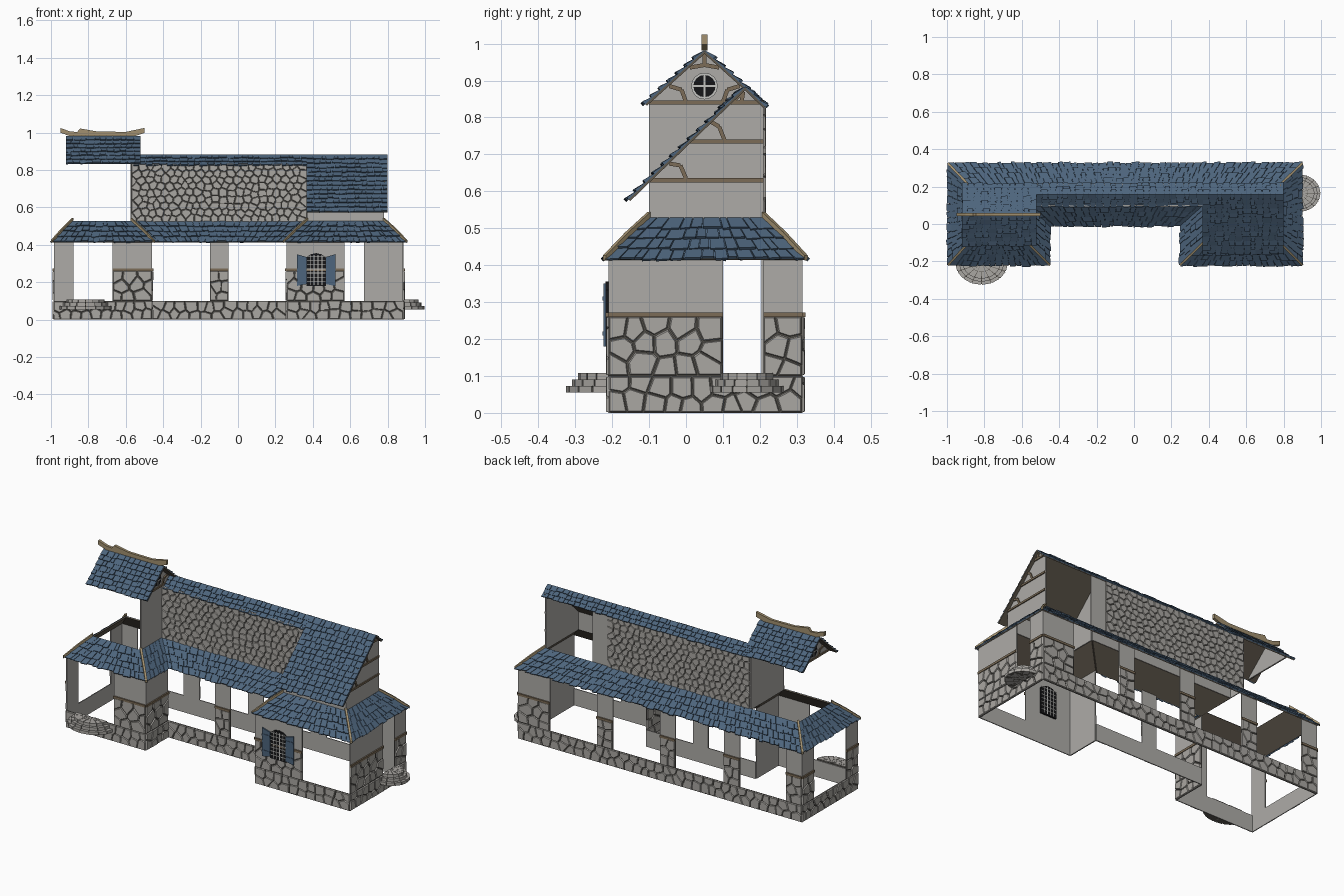
import bpy, bmesh, math, random
from mathutils import Vector as V

if "Cube" in bpy.data.objects:
    bpy.data.objects.remove(bpy.data.objects["Cube"])

random.seed(4)
Z = V((0, 0, 1))
COLOURS = {"plaster": (.42, .41, .39), "stone": (.40, .385, .36), "mortar": (.10, .093, .08),
           "roof_blue": (.075, .13, .205), "roof_underside": (.12, .10, .075), "timber": (.20, .15, .095),
           "ridge_tan": (.36, .28, .16), "glass_black": (.008, .008, .009), "frame_grey": (.55, .55, .53)}
MATS = {}
for i, (n, c) in enumerate(COLOURS.items()):
    m = bpy.data.materials.new(n)
    m.diffuse_color = (*c, 1)
    m.use_nodes = True
    m.node_tree.nodes["Principled BSDF"].inputs["Base Color"].default_value = m.diffuse_color
    MATS[n] = i


def finish(bm, name):
    bmesh.ops.recalc_face_normals(bm, faces=bm.faces)
    me = bpy.data.meshes.new(name)
    for n in COLOURS:
        me.materials.append(bpy.data.materials[n])
    bm.to_mesh(me)
    bm.free()
    bpy.context.collection.objects.link(bpy.data.objects.new(name, me))


def loft(bm, A, B, mat, near=None):
    """Solid between loops A and B; loop A's cap may have its own colour."""
    a, b = [bm.verts.new(p) for p in A], [bm.verts.new(p) for p in B]
    n = len(a)
    fs = [bm.faces.new(b), *(bm.faces.new((a[i], a[(i + 1) % n], b[(i + 1) % n], b[i])) for i in range(n))]
    for f in fs:
        f.material_index = MATS[mat]
    bm.faces.new(a[::-1]).material_index = MATS[near or mat]


def prism(bm, pts, off, mat, near=None):
    pts = [V(p) for p in pts]
    loft(bm, pts, [p + V(off) for p in pts], mat, near)


def beam(bm, p, q, w, d, N, mat="timber"):
    p, q, N = V(p), V(q), V(N)
    s = N.cross(q - p).normalized() * w / 2
    prism(bm, [p - s, q - s, q + s, p + s], N * d, mat)


def clip(poly, m, n):
    out = []
    for i, p in enumerate(poly):
        q = poly[(i + 1) % len(poly)]
        dp, dq = (p - m).dot(n), (q - m).dot(n)
        if dp <= 0:
            out.append(p)
        if dp * dq < 0:
            out.append(p.lerp(q, dp / (dp - dq)))
    return out


def rubble(bm, W, L, z0, z1, size):
    """Irregular stones: Voronoi cells of a jittered grid, each a bevelled slab."""
    nx, nz = max(1, round(L / size)), max(1, round((z1 - z0) / size / .85))
    sx, sz = L / nx, (z1 - z0) / nz
    seeds = [V(((i + .5 + (j % 2 - .5) * .4 + random.uniform(-.3, .3)) * sx,
                z0 + (j + .5 + random.uniform(-.3, .3)) * sz)) for i in range(nx) for j in range(nz)]
    for s in seeds:
        poly = [V((0, z0)), V((L, z0)), V((L, z1)), V((0, z1))]
        for t in seeds:
            if t is not s and (t - s).length < 4 * size:
                poly = clip(poly, (s + t) / 2, t - s)
        if len(poly) < 3:
            continue
        c = sum(poly, V((0, 0))) / len(poly)
        ring = lambda k, d: [W(*(c + (p - c) * k), d) for p in poly]
        loft(bm, ring(.93, 0), ring(.84, random.uniform(.004, .007)), "stone")


def wall(bm, P, Q, z0, z1, size=0):
    """Thin wall, outward to the right of P->Q; size > 0 covers it with stones."""
    P, Q = V((*P, 0)), V((*Q, 0))
    L, U = (Q - P).length, (Q - P).normalized()
    N = U.cross(Z)
    W = lambda u, z, d: P + U * u + Z * z + N * d
    prism(bm, [W(0, z0, 0), W(L, z0, 0), W(L, z1, 0), W(0, z1, 0)], N * -.005, "plaster",
          "mortar" if size else "plaster")
    if size:
        rubble(bm, W, L, z0, z1, size)


def roof(bm, a0, a1, b0, b1, rows, width=.036):
    """Roof slope from eave a0-a1 up to b0-b1, with rows of uneven shingles."""
    a0, a1, b0, b1 = map(V, (a0, a1, b0, b1))
    N = (a1 - a0).cross(b0 - a0).normalized()
    P = lambda u, v, h=0: a0.lerp(a1, u).lerp(b0.lerp(b1, u), v) + N * h
    prism(bm, [a0, a1, b1, b0], N * -.006, "roof_underside", "roof_blue")
    for r in range(rows):
        v0, v1 = r / rows, (r + 1) / rows
        n = max(2, round((P(1, v0) - P(0, v0)).length / width))
        cuts = [0] + [(i + random.uniform(-.3, .3)) / n for i in range(1, n)] + [1]
        for u0, u1 in zip(cuts, cuts[1:]):
            g, j, h = .04 * (u1 - u0), random.uniform(0, .3) / rows, random.uniform(.006, .011)
            q = [(u0 + g, v0 - j), (u1 - g, v0 - j * .7), (u1 - g, v1), (u0 + g, v1)]
            loft(bm, [P(*c) for c in q], [P(*c, k) for c, k in zip(q, (h, h, .002, .002))], "roof_blue")


# Plinth
OUT = [(-.985, -.21), (-.46, -.21), (-.46, 0), (.26, 0), (.26, -.21), (.885, -.21), (.885, .315), (-.985, .315)]
bm = bmesh.new()
for p, q in zip(OUT, OUT[1:] + OUT[:1]):
    wall(bm, p, q, 0, .1, .055)
finish(bm, "stone_plinth")

# Ground floor piers: stone below, timber rail, plaster above
PIERS = [((-.67, -.21), (-.46, -.21)), ((-.46, -.21), (-.46, 0)), ((-.15, 0), (-.05, 0)), ((.26, 0), (.26, -.21)),
         ((.26, -.21), (.57, -.21)), ((.885, -.21), (.885, .1)), ((.885, .21), (.885, .315))]
PIERS += [((x0, .315), (x1, .315)) for x0, x1 in
          ((.885, .675), (.365, .26), (-.05, -.15), (-.47, -.575), (-.88, -.985))]
PIERS += [((-.985, .315), (-.985, .205)), ((-.985, -.1), (-.985, -.21))]
bm, rails = bmesh.new(), bmesh.new()
for p, q in PIERS:
    wall(bm, p, q, .1, .262, .062)
    wall(bm, p, q, .262, .425)
    N = (V((*q, 0)) - V((*p, 0))).normalized().cross(Z)
    beam(rails, (*p, .266), (*q, .266), .013, .008, N)
finish(bm, "ground_floor_walls")
finish(rails, "timber_rails")

# Skirt roof and hip beams
EAVE = [(-.99, -.215), (-.455, -.215), (-.455, -.005), (.252, -.005), (.252, -.215), (.895, -.215), (.895, .32), (-.99, .32)]
TOP = [(-.885, -.1), (-.57, -.1), (-.57, .1), (.37, .1), (.37, -.1), (.78, -.1), (.78, .21), (-.885, .21)]
bm, hips = bmesh.new(), bmesh.new()
for i in range(8):
    k = (i + 1) % 8
    roof(bm, (*EAVE[i], .418), (*EAVE[k], .418), (*TOP[i], .527), (*TOP[k], .527), 4)
    if i not in (2, 3):
        a, b = V((*EAVE[i], .418)), V((*TOP[i], .53))
        a += (a - b) * .05
        mid = a.lerp(b, .5) + Z * .004
        beam(hips, a, mid, .012, .014, Z, "ridge_tan")
        beam(hips, mid, b, .012, .014, Z, "ridge_tan")
finish(bm, "skirt_roof")
finish(hips, "hip_beams")

# Upper floor walls
bm = bmesh.new()
wall(bm, (-.57, .1), (.37, .1), .52, .835, .043)
wall(bm, (.37, .21), (-.57, .21), .52, .835, .043)
wall(bm, (.47, .21), (.37, .21), .52, .835)
wall(bm, (.37, -.1), (.78, -.1), .52, .63)
wall(bm, (-.57, -.1), (-.57, .21), .52, .84)
prism(bm, [(.78, -.1, .52), (.78, .21, .52), (.78, .21, .83), (.78, .16, .875), (.78, -.1, .625)], (-.006, 0, 0), "plaster")
prism(bm, [(.37, -.1, .52), (.37, .1, .52), (.37, .1, .82), (.37, -.1, .625)], (.006, 0, 0), "plaster")
finish(bm, "upper_walls")

# Upper roofs
bm = bmesh.new()
roof(bm, (-.56, .098, .825), (.37, .098, .825), (-.56, .16, .882), (.37, .16, .882), 3)
roof(bm, (.365, -.155, .578), (.80, -.155, .578), (.365, .16, .882), (.80, .16, .882), 13)
roof(bm, (.80, .213, .83), (-.56, .213, .83), (.80, .16, .882), (-.56, .16, .882), 3)
finish(bm, "main_roof")
bm = bmesh.new()
roof(bm, (-.92, -.11, .836), (-.52, -.11, .836), (-.92, .05, .98), (-.52, .05, .98), 7)
roof(bm, (-.52, .21, .836), (-.92, .21, .836), (-.52, .05, .98), (-.92, .05, .98), 7)
finish(bm, "tower_roof")
bm = bmesh.new()
prism(bm, [(x, .042, z) for x, z in ((-.95, 1.025), (-.9, 1.007), (-.86, 1.003), (-.845, 1.022), (-.75, 1.006),
      (-.6, 1.004), (-.5, 1.025), (-.5, .998), (-.55, .982), (-.9, .982), (-.95, 1.0))], (0, .016, 0), "ridge_tan")
finish(bm, "tower_ridge_beam")


def timbers(bm, x, s, lines, w=.011):
    for line in lines:
        for p, q in zip(line, line[1:]):
            beam(bm, (x, *p), (x, *q), w, .006, (s, 0, 0))


# Tower gables with round windows
BRACE = [(-.045, .885), (-.012, .875), (0, .842)]
GABLE = [[(-.1, .84), (.2, .84)], BRACE, [(.1 - y, z) for y, z in BRACE], [(.01, .935), (.05, .942), (.09, .935)],
         [(.05, .94), (.05, .975)]]
for x, s, name in ((-.57, 1, "right"), (-.87, -1, "left")):
    bm = bmesh.new()
    prism(bm, [(x, -.1, .832), (x, .2, .832), (x, .2, .84), (x, .05, .972), (x, -.1, .84)], (-s * .005, 0, 0), "plaster")
    timbers(bm, x, s, GABLE)
    disc = lambda r: [(x, .05 + r * math.cos(a * math.pi / 8), .885 + r * math.sin(a * math.pi / 8)) for a in range(16)]
    prism(bm, disc(.036), (s * .005, 0, 0), "frame_grey")
    prism(bm, disc(.03), (s * .007, 0, 0), "glass_black")
    beam(bm, (x, .02, .885), (x, .08, .885), .005, .009, (s, 0, 0), "frame_grey")
    beam(bm, (x, .05, .855), (x, .05, .915), .005, .009, (s, 0, 0), "frame_grey")
    finish(bm, f"tower_gable_{name}")

# Half timbering on the right gable
bm = bmesh.new()
timbers(bm, .78, 1, [[(-.1, .63), (.21, .63)], [(.005, .735), (.21, .735)], [(.12, .84), (.21, .84)],
                     [(-.045, .675), (-.015, .67), (0, .635)], [(.065, .79), (.09, .775), (.105, .737)],
                     [(.12, .838), (.155, .87)], [(.15, .84), (.155, .87)]])
finish(bm, "gable_timbers")

# Arched window, seen from both sides of the wall
bm = bmesh.new()
arch = [(.365, .18), (.47, .18), (.47, .333), (.445, .35), (.418, .356), (.39, .35), (.365, .333)]
for y, s in ((-.21, -1), (-.205, 1)):
    prism(bm, [(x, y, z) for x, z in arch], (0, s * .008, 0), "glass_black")
    y += s * .008
    for i in range(1, 5):
        x = .365 + i * .021
        beam(bm, (x, y, .185), (x, y, .346), .004, .003, (0, s, 0), "frame_grey")
    for i in range(7):
        z = .205 + i * .022
        beam(bm, (.368, y, z), (.467, y, z), .004, .003, (0, s, 0), "frame_grey")
finish(bm, "arched_window")
for s, name in ((-1, "left"), (1, "right")):
    bm = bmesh.new()
    a, b = .4175 + s * .052, .4175 + s * .103
    prism(bm, [(a, -.216, .19), (b, -.216, .18), (b, -.216, .35), (a, -.216, .335)], (0, -.007, 0), "roof_blue")
    for z in (.215, .31):
        beam(bm, (a, -.223, z), (b, -.223, z), .01, .003, (0, -1, 0), "roof_blue")
    finish(bm, f"shutter_{name}")

# Rounded stone steps
for name, cx, cy, rx, ry, start in (("front_steps", -.815, -.21, .14, .115, math.pi),
                                    ("side_steps", .885, .165, .112, .1, -math.pi / 2)):
    bm = bmesh.new()
    for t, k in enumerate((1, .86, .72)):
        z = .055 + t * .018
        ang = [start + math.pi * i / 8 for i in range(9)]
        rim = lambda a, r: V((cx + rx * r * math.cos(a), cy + ry * r * math.sin(a), z))
        prism(bm, [rim(a, k * .97) for a in ang], (0, 0, .015), "mortar")
        for a0, a1 in zip(ang, ang[1:]):
            a0, a1 = a0 + .02, a1 - .02
            for r0, r1 in ((.1, k * .55), (k * .57, k)):
                prism(bm, [rim(a0, r0), rim(a0, r1), rim(a1, r1), rim(a1, r0)], (0, 0, .0175), "stone")
    finish(bm, name)
